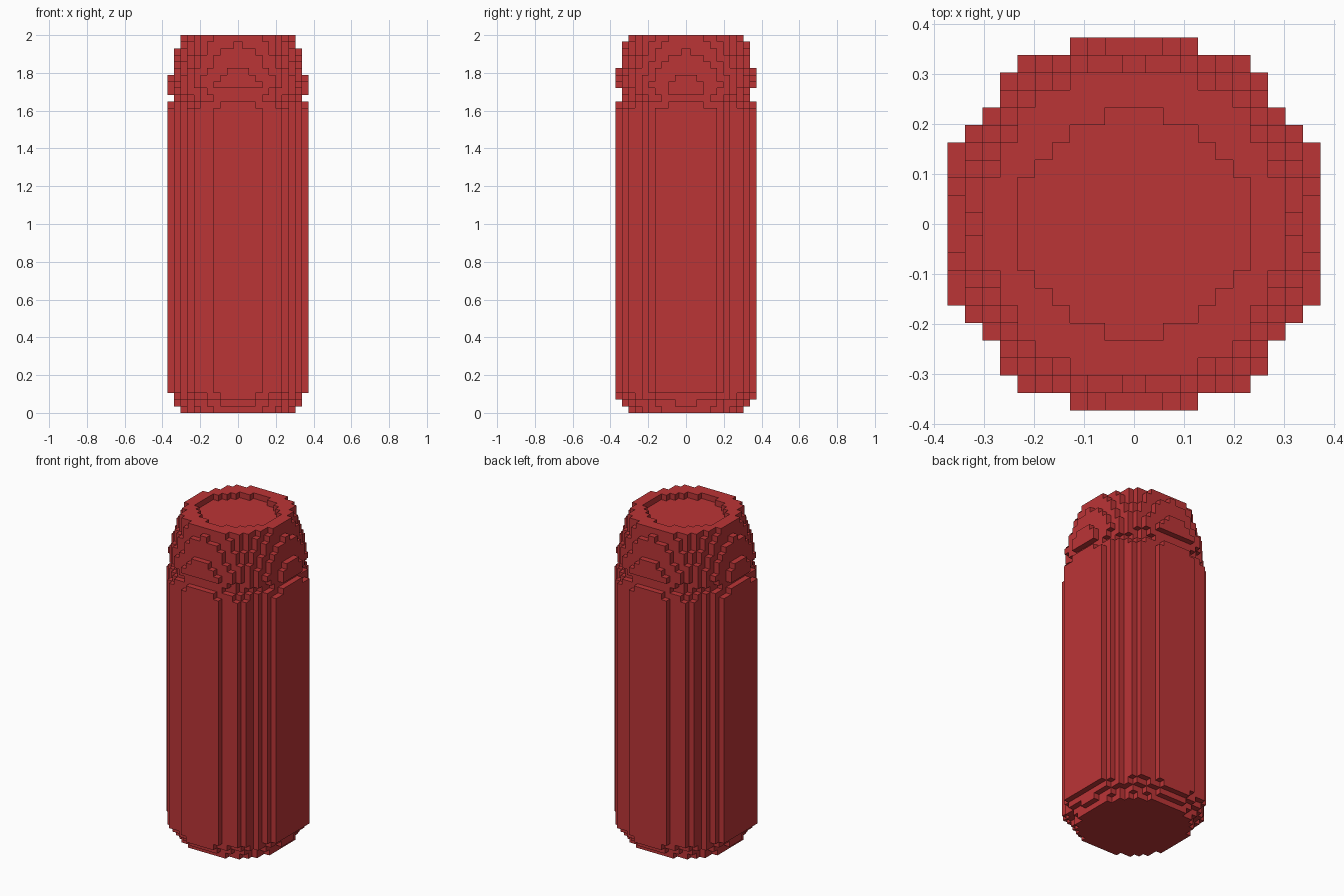
import bpy, bmesh, math

if "Cube" in bpy.data.objects:
    bpy.data.objects.remove(bpy.data.objects["Cube"])

P = 2 / 57                       # block size
LAYERS = 57
# block edges across the can: 10 regular blocks each side of a slightly wider middle one
half = [0.374 - P * k for k in range(11)]
E = [-h for h in half] + half[::-1]
N = len(E) - 1                   # 21 blocks across
C = [(E[i] + E[i + 1]) / 2 for i in range(N)]

# blocks trimmed from each end of a row, from the outermost row inward
BODY_TRIM = [7, 4, 3, 3, 2, 1]


def disc(i, j, r, sx=1.0, sy=1.0):
    return math.hypot(C[i] * sx, C[j] * sy) < r


def body(i, j):
    row = min(j, N - 1 - j)
    trim = BODY_TRIM[row] if row < len(BODY_TRIM) else 0
    return trim <= i < N - trim


def filled(i, j, k):
    if not (0 <= i < N and 0 <= j < N and 0 <= k < LAYERS):
        return False
    if k < 3:                                    # bevelled foot
        return body(i, j) and disc(i, j, (0.315, 0.338, 0.369)[k], 1.04 if k else 1.0)
    if k < 46:                                   # straight wall
        return body(i, j)
    if k == 46:                                  # shoulder
        return body(i, j) and disc(i, j, 0.37)
    if k == 47:                                  # groove
        return disc(i, j, 0.342)
    if k == 48:                                  # underside of the cap
        return body(i, j) and disc(i, j, 0.37, 1.0, 1.05)
    # tapered cap with a sunken top
    z = (k + 0.5) * P
    if k == LAYERS - 1 and disc(i, j, 0.231, 1.0, 1.02):
        return False
    return body(i, j) and disc(i, j, 0.314 + 0.285 * (1.982 - z), 1.035)


# outer skin of the blocks
bm = bmesh.new()
verts = {}


def vert(i, j, k):
    if (i, j, k) not in verts:
        verts[i, j, k] = bm.verts.new((E[i], E[j], k * P))
    return verts[i, j, k]


for k in range(LAYERS):
    for i in range(N):
        for j in range(N):
            if not filled(i, j, k):
                continue
            for axis in range(3):
                for side in (0, 1):
                    n = [i, j, k]
                    n[axis] += 1 if side else -1
                    if filled(*n):
                        continue
                    ring = []
                    for a, b in ((0, 0), (1, 0), (1, 1), (0, 1)):
                        p = [i, j, k]
                        p[axis] += side
                        p[(axis + 1) % 3] += a
                        p[(axis + 2) % 3] += b
                        ring.append(vert(*p))
                    bm.faces.new(ring if side else ring[::-1])

# merge flat areas into single faces
bmesh.ops.dissolve_limit(bm, angle_limit=0.01, verts=bm.verts[:], edges=bm.edges[:])

mesh = bpy.data.meshes.new("blocky_can")
bm.to_mesh(mesh)
bm.free()
red = bpy.data.materials.new("red")
red.diffuse_color = (0.50, 0.035, 0.037, 1)
red.use_nodes = True
red.node_tree.nodes["Principled BSDF"].inputs["Base Color"].default_value = red.diffuse_color
mesh.materials.append(red)
can = bpy.data.objects.new("blocky_can", mesh)
bpy.context.collection.objects.link(can)
